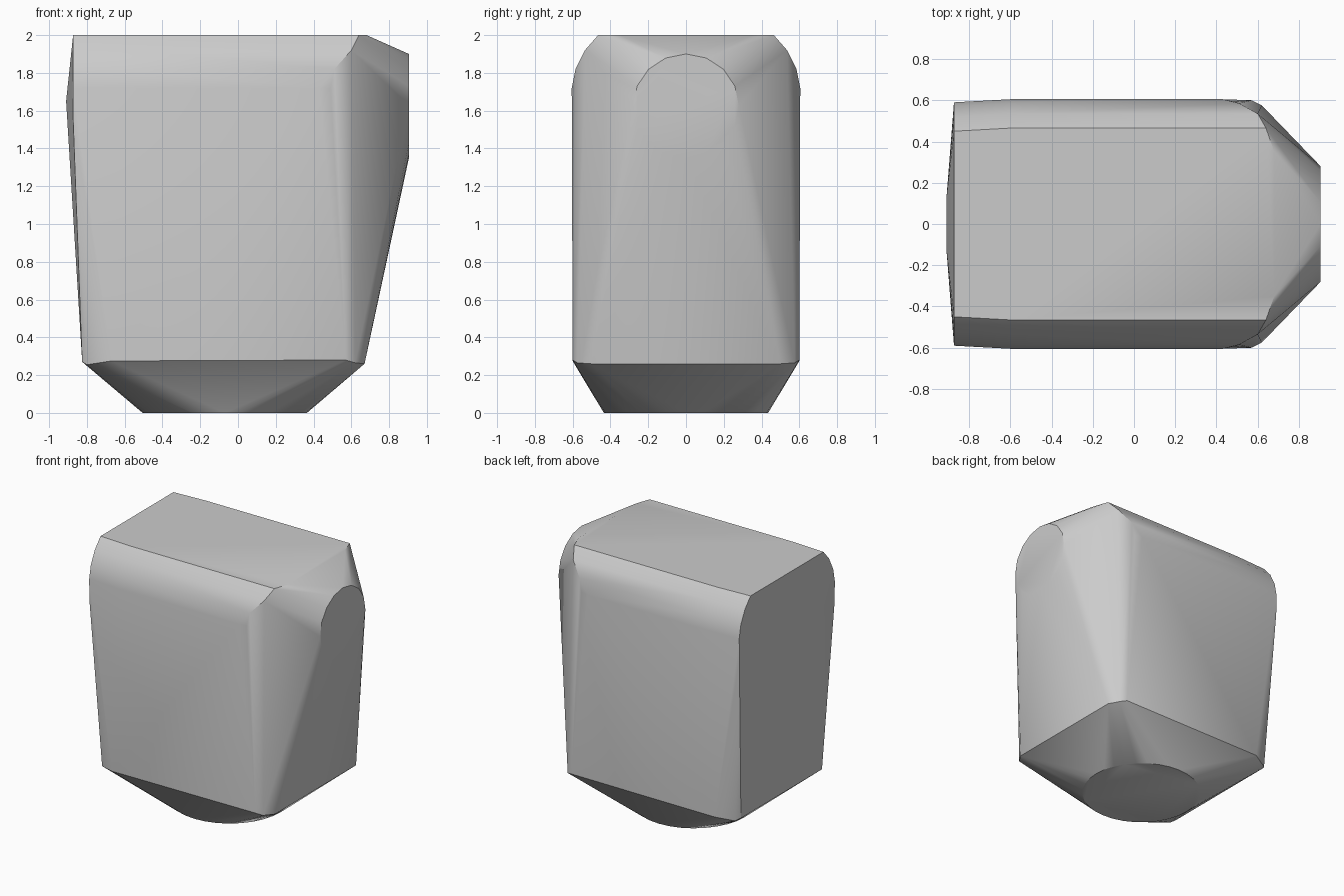
import bpy, bmesh, math

cube = bpy.data.objects.get("Cube")
if cube:
    bpy.data.objects.remove(cube)

points = []


def mirrored(*pts):
    for x, y, z in pts:
        points.extend([(x, y, z), (x, -y, z)])


# Round base
for i in range(32):
    a = math.tau * i / 32
    points.append((-0.07 + 0.435 * math.cos(a), 0.435 * math.sin(a), 0))

# Lower rim with clipped corners
mirrored((-0.825, 0.5, 0.27), (-0.80, 0.535, 0.255), (-0.67, 0.6, 0.275),
         (0.57, 0.6, 0.28), (0.62, 0.575, 0.265), (0.67, 0.5, 0.26))

# Rounded upper side edges, running from the flat end to the nose
for y, z, x in ((0.465, 2.0, 0.64), (0.535, 1.92, 0.60),
                (0.585, 1.82, 0.51), (0.605, 1.72, 0.43)):
    mirrored((-0.873, y - 0.015, z), (-0.6, y, z), (x, y, z))

# Vertical corners beside the nose
mirrored((0.49, 0.593, 1.72), (0.55, 0.565, 1.72))

# Gently bowed flat end
mirrored((-0.873, 0.588, 1.56), (-0.91, 0.12, 1.65))

# Top edge above the nose
mirrored((0.68, 0.35, 2.0))

# Round nose face
for i in range(16):
    a = math.tau * i / 16
    points.append((0.905, 0.28 * math.cos(a), 1.625 + 0.275 * math.sin(a)))

# Wrap the outlines in one faceted shell
bm = bmesh.new()
for p in points:
    bm.verts.new(p)
hull = bmesh.ops.convex_hull(bm, input=bm.verts)
loose = {g for g in hull["geom_interior"] + hull["geom_unused"]
         if isinstance(g, bmesh.types.BMVert)}
bmesh.ops.delete(bm, geom=list(loose), context='VERTS')
bmesh.ops.dissolve_limit(bm, angle_limit=math.radians(1),
                         verts=bm.verts, edges=bm.edges)
bmesh.ops.recalc_face_normals(bm, faces=bm.faces)
mesh = bpy.data.meshes.new("shell")
bm.to_mesh(mesh)
bm.free()
shell = bpy.data.objects.new("shell", mesh)
bpy.context.collection.objects.link(shell)

# Plain grey finish
grey = bpy.data.materials.new("grey")
grey.use_nodes = True
colour = (0.6, 0.6, 0.6, 1)
grey.diffuse_color = colour
grey.node_tree.nodes["Principled BSDF"].inputs["Base Color"].default_value = colour
mesh.materials.append(grey)

# Smooth shading with crisp main edges
bpy.context.view_layer.objects.active = shell
shell.select_set(True)
bpy.ops.object.shade_smooth_by_angle(angle=math.radians(30))
